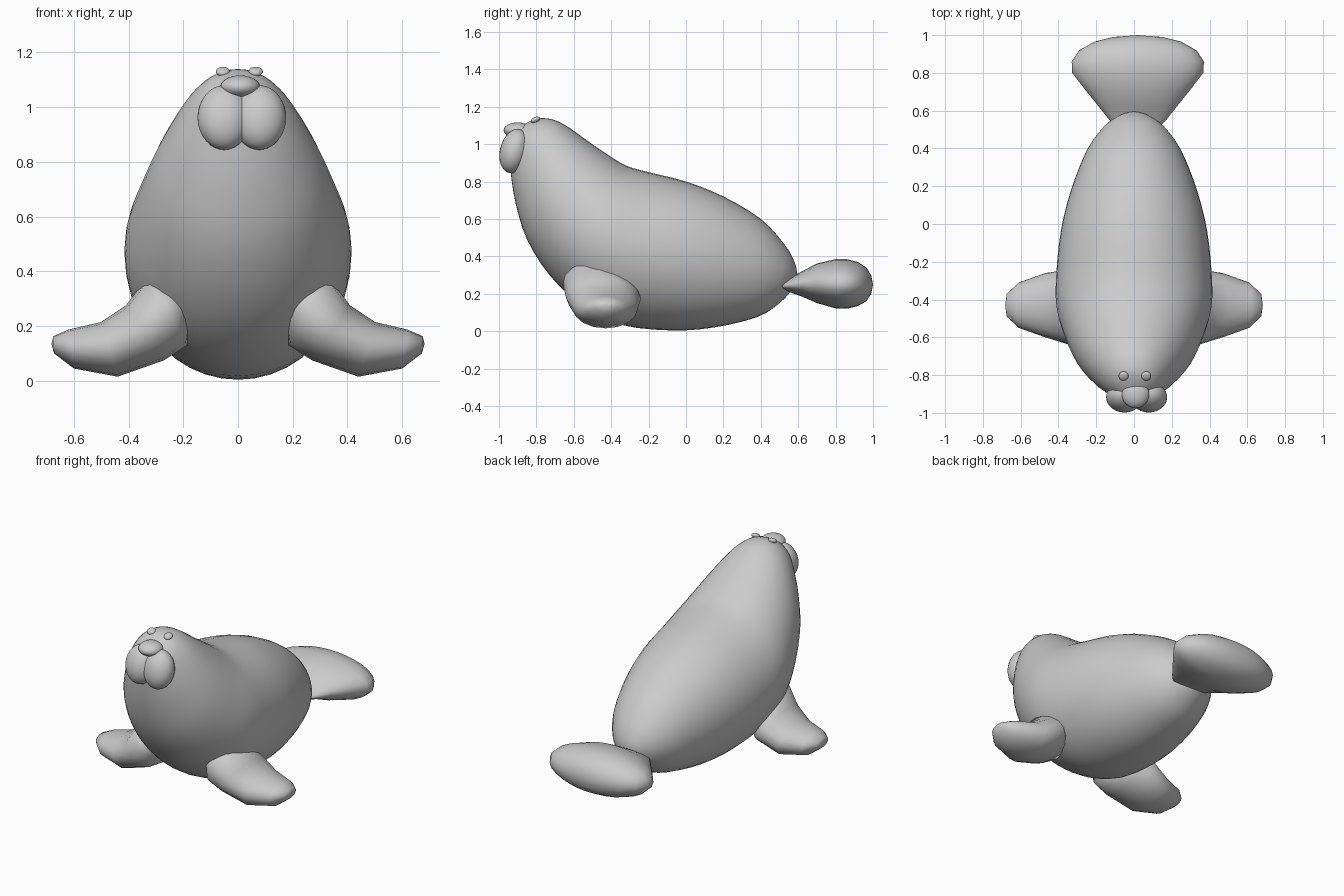
import bpy, bmesh
from math import sin, cos, pi, radians
from mathutils import Vector

if "Cube" in bpy.data.objects:
    bpy.data.objects.remove(bpy.data.objects["Cube"])


def smooth_sections(secs, steps):
    """Catmull-Rom refinement of a list of section tuples."""
    if steps == 1:
        return secs
    out = []
    for i in range(len(secs) - 1):
        p = [Vector(secs[max(0, min(len(secs) - 1, i + k))]) for k in (-1, 0, 1, 2)]
        for s in range(steps):
            t = s / steps
            out.append(0.5 * (2 * p[1] + (p[2] - p[0]) * t
                              + (2 * p[0] - 5 * p[1] + 4 * p[2] - p[3]) * t * t
                              + (3 * p[1] - p[0] - 3 * p[2] + p[3]) * t ** 3))
    return out + [Vector(secs[-1])]


def loft(name, secs, place, sides, start, end, steps=1):
    """Elliptical rings; each section is (top u, top z, bottom u, bottom z, side min, side max)."""
    bm = bmesh.new()
    rings = []
    for tu, tz, bu, bz, s0, s1 in smooth_sections(secs, steps):
        ring = []
        for k in range(sides):
            a = 2 * pi * k / sides
            f = (1 + cos(a)) / 2
            side = (s0 + s1) / 2 + (s1 - s0) / 2 * sin(a)
            ring.append(bm.verts.new(place(bu + (tu - bu) * f, side, bz + (tz - bz) * f)))
        rings.append(ring)
    for r, q in zip(rings, rings[1:]):
        for k in range(sides):
            j = (k + 1) % sides
            bm.faces.new((r[k], r[j], q[j], q[k]))
    for ring, pole in ((rings[0], start), (rings[-1], end)):
        v = bm.verts.new(place(*pole))
        for k in range(sides):
            bm.faces.new((ring[k], ring[(k + 1) % sides], v))
    bmesh.ops.recalc_face_normals(bm, faces=bm.faces)
    for f in bm.faces:
        f.smooth = True
    me = bpy.data.meshes.new(name)
    bm.to_mesh(me)
    bm.free()
    ob = bpy.data.objects.new(name, me)
    bpy.context.collection.objects.link(ob)
    return ob


def ellipsoid(name, loc, size, tilt=0):
    bpy.ops.mesh.primitive_uv_sphere_add(segments=24, ring_count=16, location=loc,
                                         rotation=(radians(tilt), 0, 0))
    ob = bpy.context.object
    ob.name = name
    ob.scale = size
    bpy.ops.object.shade_smooth()
    return ob


# Body: tilted sections sweeping from the rump up to the head
body = [(.592, .325, .59, .27, .03), (.58, .37, .565, .22, .08), (.53, .46, .5, .15, .16),
        (.4, .60, .38, .075, .25), (.2, .72, .15, .02, .335), (0, .80, -.08, .004, .388),
        (-.2, .85, -.35, .035, .412), (-.32, .885, -.56, .14, .41), (-.42, .945, -.73, .30, .37),
        (-.53, 1.02, -.85, .49, .315), (-.62, 1.085, -.91, .68, .25), (-.70, 1.128, -.935, .83, .19),
        (-.79, 1.138, -.945, .95, .125), (-.87, 1.105, -.94, 1.02, .06)]
loft("body", [(*s[:4], -s[4], s[4]) for s in body], lambda u, s, z: (s, u, z), 40,
     (.596, 0, .30), (-.915, 0, 1.07), 3)

# Tail flipper: flattened fan
tail = [(.50, .225, .255, .10), (.55, .21, .28, .15), (.62, .185, .32, .205), (.7, .15, .362, .27),
        (.8, .122, .385, .347), (.86, .12, .385, .35), (.92, .135, .37, .31), (.965, .16, .34, .23),
        (.99, .20, .30, .13)]
loft("tail_flipper", [(y, t, y, b, .02 - w, .02 + w) for y, b, t, w in tail],
     lambda u, s, z: (s, u, z), 24, (.49, .02, .24), (1.0, .02, .25))

# Front flippers, mirrored left and right
flipper = [(.26, .35, .17, .25, -.62, -.40), (.335, .375, .185, .13, -.66, -.30),
           (.41, .275, .27, .075, -.64, -.24), (.5, .215, .44, .015, -.60, -.26),
           (.62, .187, .60, .045, -.55, -.31), (.675, .163, .672, .10, -.49, -.37)]
for side, sx in (("left", 1), ("right", -1)):
    loft("front_flipper_" + side, flipper, lambda u, s, z: (sx * u, s, z), 16,
         (.2, -.5, .31), (.682, -.43, .135))

# Face: two muzzle lobes, nose and eyes
for side, sx in (("left", 1), ("right", -1)):
    ellipsoid("muzzle_" + side, (.014 + sx * .064, -.917, .962), (.098, .078, .12), -14)
    ellipsoid("eye_" + side, (.005 + sx * .06, -.805, 1.13), (.026, .026, .015), 25)
ellipsoid("nose", (.008, -.90, 1.074), (.073, .075, .042))
